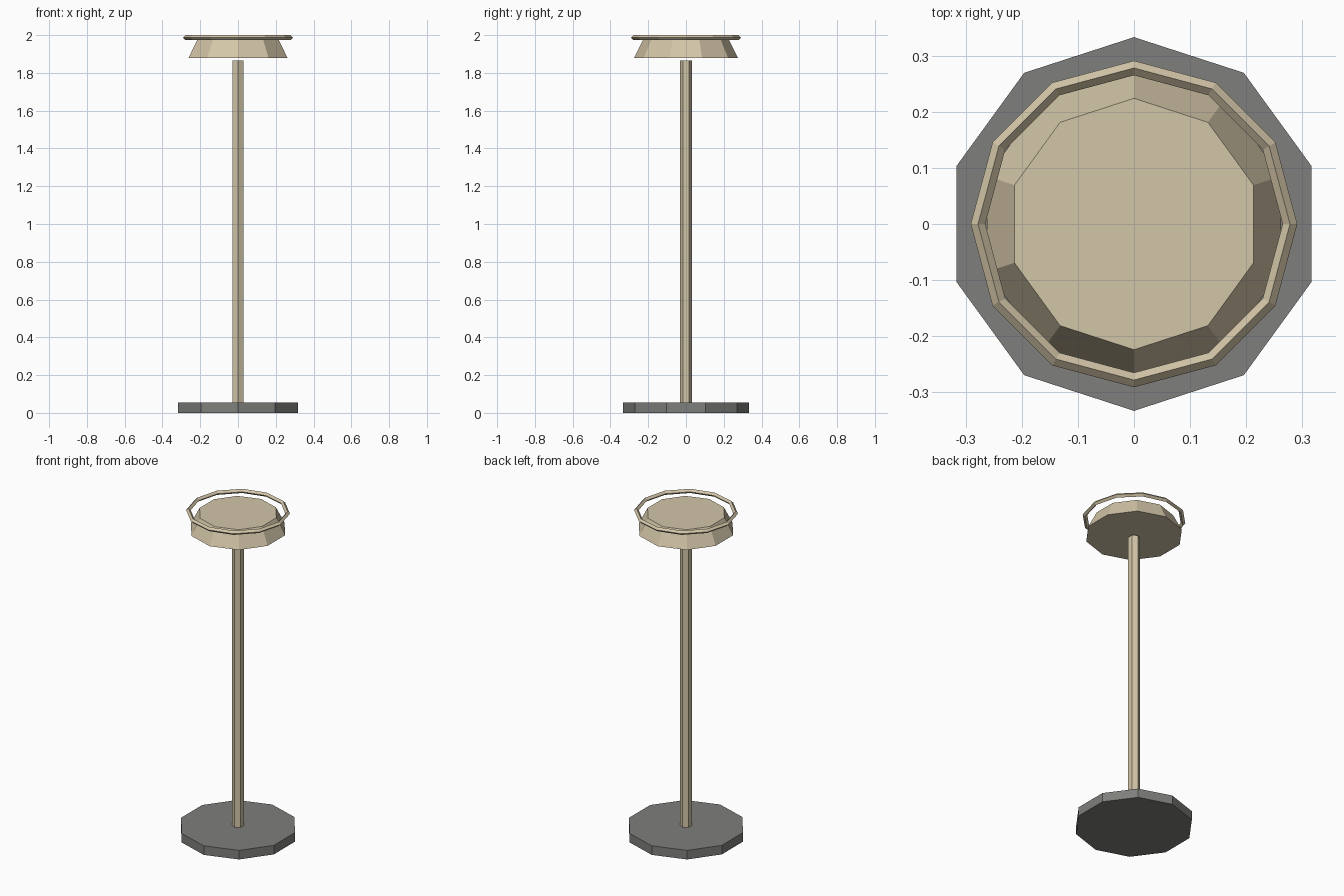
import bpy
import math

cube = bpy.data.objects.get("Cube")
if cube:
    bpy.data.objects.remove(cube, do_unlink=True)


def make_material(name, color):
    mat = bpy.data.materials.new(name)
    mat.use_nodes = True
    mat.diffuse_color = color
    mat.node_tree.nodes["Principled BSDF"].inputs["Base Color"].default_value = color
    return mat


def frustum(name, sides, r_bottom, r_top, z_low, z_high, mat):
    """Closed faceted solid with a corner on the y axis."""
    bpy.ops.mesh.primitive_cone_add(
        vertices=sides, radius1=r_bottom, radius2=r_top,
        depth=z_high - z_low, location=(0, 0, (z_low + z_high) / 2))
    obj = bpy.context.object
    obj.name = name
    obj.data.materials.append(mat)
    return obj


tan = make_material("warm_tan", (0.65, 0.56, 0.39, 1))
grey = make_material("dark_grey", (0.21, 0.21, 0.2, 1))

# Foot plate and post
frustum("base_plate", 10, 0.333, 0.333, 0, 0.056, grey)
frustum("post", 6, 0.033, 0.033, 0.056, 1.866, tan)

# Tapered head, floating just above the post
frustum("head", 10, 0.275, 0.224, 1.88, 1.981, tan)

# Diamond-section ring around the top of the head
bpy.ops.mesh.primitive_torus_add(
    major_segments=12, minor_segments=4, major_radius=0.278,
    minor_radius=0.013, location=(0, 0, 1.987))
ring = bpy.context.object
ring.name = "rim_ring"
ring.data.materials.append(tan)
for face in ring.data.polygons:
    face.use_smooth = False
